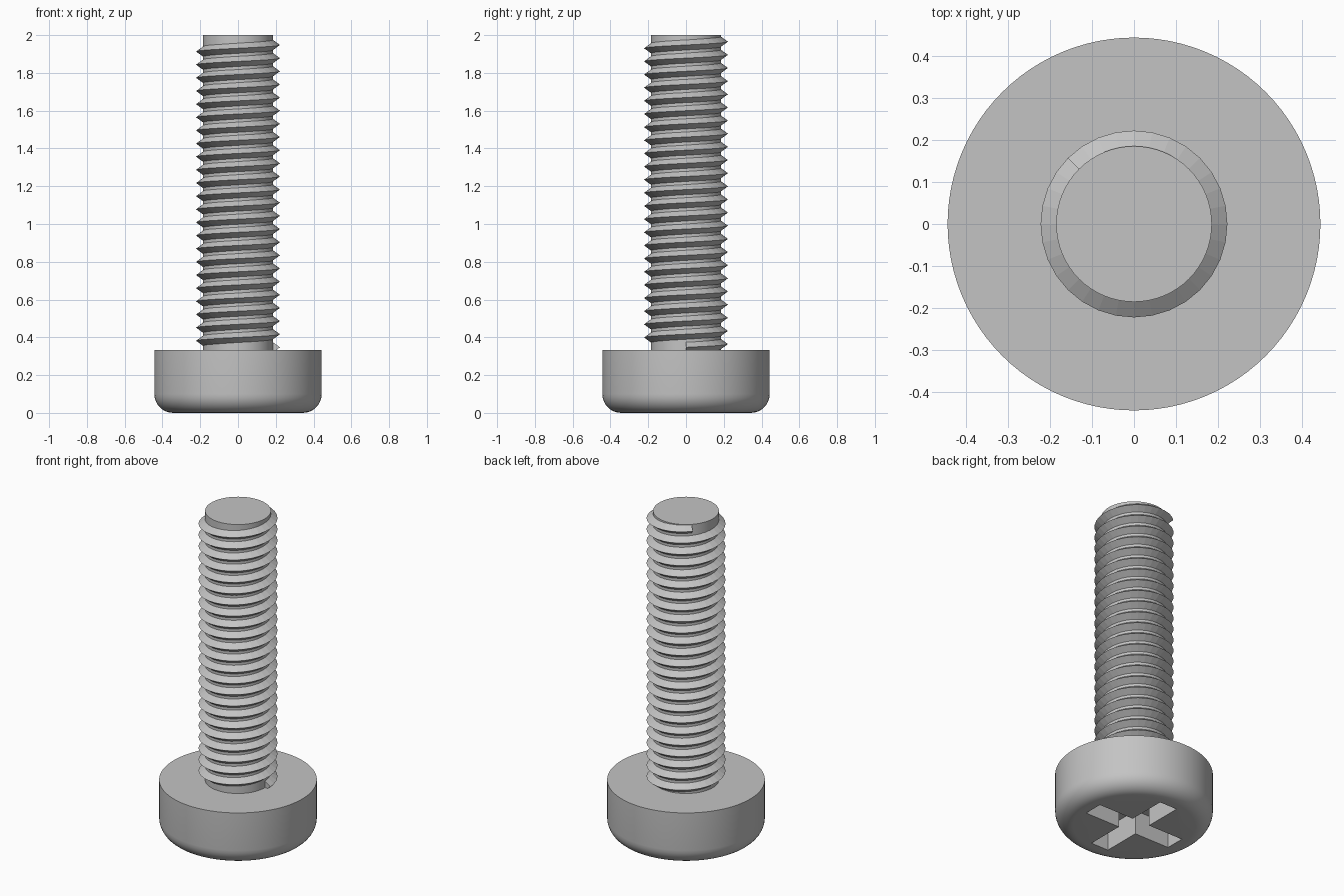
import bpy
import bmesh
from math import cos, sin, pi, radians

HEAD_R, HEAD_H, FILLET = 0.443, 0.333, 0.1
ROOT_R, CREST_R, TOP = 0.185, 0.222, 2.0
PITCH, TURNS, STEPS = 0.0696, 23.38, 32
SLOT_LEN, SLOT_HALF, SLOT_DEPTH = 0.3, 0.06, 0.15

default_cube = bpy.data.objects.get("Cube")
if default_cube:
    bpy.data.objects.remove(default_cube, do_unlink=True)

# Single steel colour
steel = bpy.data.materials.new("steel_grey")
steel.use_nodes = True
steel.diffuse_color = (0.55, 0.55, 0.55, 1)
steel.node_tree.nodes["Principled BSDF"].inputs["Base Color"].default_value = steel.diffuse_color


def make_object(name, bm):
    bmesh.ops.recalc_face_normals(bm, faces=bm.faces)
    mesh = bpy.data.meshes.new(name)
    bm.to_mesh(mesh)
    bm.free()
    mesh.materials.append(steel)
    obj = bpy.data.objects.new(name, mesh)
    bpy.context.collection.objects.link(obj)
    return obj


def activate(obj):
    bpy.ops.object.select_all(action='DESELECT')
    obj.select_set(True)
    bpy.context.view_layer.objects.active = obj


def smooth(obj):
    activate(obj)
    bpy.ops.object.shade_smooth_by_angle(angle=radians(30))


def lathe(name, profile, sides=64):
    """Revolve (radius, height) points about z and cap both ends."""
    bm = bmesh.new()
    rings = [[bm.verts.new((r * cos(2 * pi * i / sides), r * sin(2 * pi * i / sides), z))
              for i in range(sides)] for r, z in profile]
    for low, high in zip(rings, rings[1:]):
        for i in range(sides):
            j = (i + 1) % sides
            bm.faces.new((low[i], low[j], high[j], high[i]))
    bm.faces.new(rings[0])
    bm.faces.new(rings[-1])
    return make_object(name, bm)


# Head with rounded lower edge
arc = [i * pi / 16 for i in range(9)]
profile = [(HEAD_R - FILLET * (1 - sin(a)), FILLET * (1 - cos(a))) for a in arc]
head = lathe("head", profile + [(HEAD_R, HEAD_H)], 96)

# Cross recess cut into the underside
bm = bmesh.new()
corners = []
for k in range(4):
    c, s = round(cos(k * pi / 2)), round(sin(k * pi / 2))
    for x, y in ((SLOT_LEN, -SLOT_HALF), (SLOT_LEN, SLOT_HALF), (SLOT_HALF, SLOT_HALF)):
        corners.append(bm.verts.new((c * x - s * y, s * x + c * y, -0.05)))
base = bm.faces.new(corners)
extruded = bmesh.ops.extrude_face_region(bm, geom=[base])["geom"]
bmesh.ops.translate(bm, vec=(0, 0, SLOT_DEPTH + 0.05),
                    verts=[v for v in extruded if isinstance(v, bmesh.types.BMVert)])
cutter = make_object("recess_cutter", bm)
cutter.hide_render = True
cut = head.modifiers.new("cross_recess", 'BOOLEAN')
cut.operation = 'DIFFERENCE'
cut.solver = 'EXACT'
cut.object = cutter
activate(head)
bpy.ops.object.modifier_apply(modifier=cut.name)
bpy.data.objects.remove(cutter, do_unlink=True)
smooth(head)

# Plain core of the shaft
smooth(lathe("shaft", [(ROOT_R, HEAD_H - 0.02), (ROOT_R, TOP)]))

# Right-handed helical thread with a triangular section
bm = bmesh.new()
section = [(ROOT_R - 0.004, -0.03), (CREST_R, 0), (ROOT_R - 0.004, 0.03)]
count = round(TURNS * STEPS)
previous = None
for i in range(count + 1):
    a = 2 * pi * i / STEPS
    z = HEAD_H + 0.014 + PITCH * i / STEPS
    ring = [bm.verts.new((r * cos(a), r * sin(a), min(z + dz, TOP - 0.001)))
            for r, dz in section]
    if previous:
        for k in range(3):
            n = (k + 1) % 3
            bm.faces.new((previous[k], previous[n], ring[n], ring[k]))
    if i in (0, count):
        bm.faces.new(ring)
    previous = ring
make_object("thread", bm)
